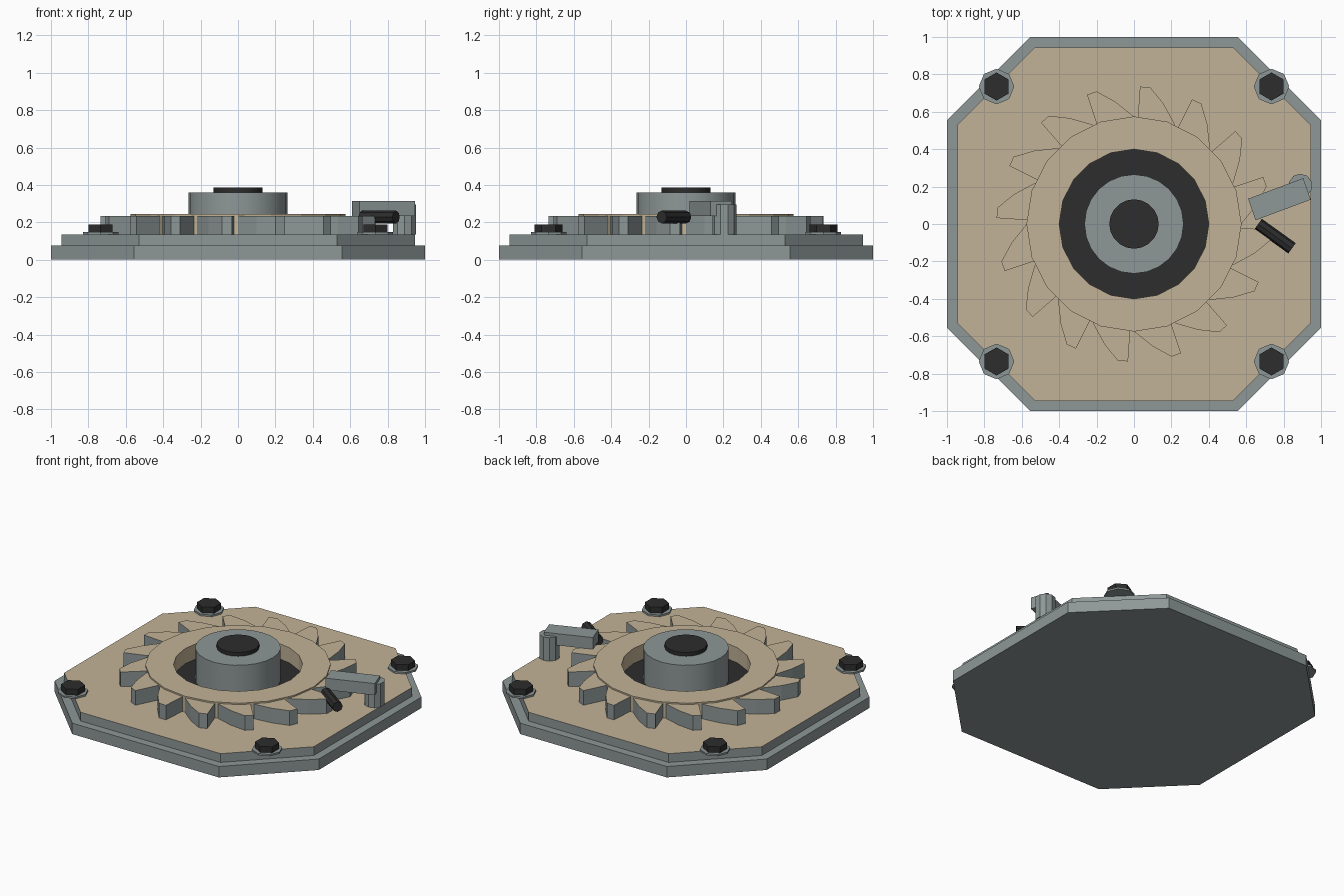
import bpy, bmesh
from math import sin, cos, radians, atan2
from mathutils import Matrix, Vector

cube = bpy.data.objects.get("Cube")
if cube:
    bpy.data.objects.remove(cube, do_unlink=True)


def material(name, rgb):
    m = bpy.data.materials.new(name)
    m.use_nodes = True
    m.diffuse_color = (*rgb, 1)
    m.node_tree.nodes["Principled BSDF"].inputs["Base Color"].default_value = (*rgb, 1)
    return m


STEEL = material("steel grey", (0.27, 0.31, 0.31))
TAN = material("warm tan", (0.54, 0.45, 0.31))
BLACK = material("dark rubber", (0.026, 0.026, 0.026))


def polar(radius, degrees):
    a = radians(degrees)
    return (radius * cos(a), radius * sin(a))


def circle(radius, sides, turn=0):
    return [polar(radius, turn + 360 * i / sides) for i in range(sides)]


def octagon(half, corner):
    pts = []
    for sx, sy in ((1, 1), (-1, 1), (-1, -1), (1, -1)):
        pair = [(sx * half, sy * corner), (sx * corner, sy * half)]
        pts += pair if sx * sy > 0 else pair[::-1]
    return pts


def prism(name, outlines, z0, z1, side, top=None, smooth=False):
    """Extrude flat outlines upward; top faces may take a second colour."""
    bm = bmesh.new()
    for pts in outlines:
        face = bm.faces.new([bm.verts.new((x, y, z0)) for x, y in pts])
        new = bmesh.ops.extrude_face_region(bm, geom=[face], use_keep_orig=True)["geom"]
        for v in new:
            if isinstance(v, bmesh.types.BMVert):
                v.co.z = z1
    return finish(name, bm, side, top, smooth)


def finish(name, bm, side, top=None, smooth=False):
    bmesh.ops.recalc_face_normals(bm, faces=bm.faces)
    bm.normal_update()
    if top:
        for f in bm.faces:
            f.material_index = int(f.normal.z > 0.9)
    mesh = bpy.data.meshes.new(name)
    bm.to_mesh(mesh)
    bm.free()
    mesh.materials.append(side)
    if top:
        mesh.materials.append(top)
    obj = bpy.data.objects.new(name, mesh)
    bpy.context.collection.objects.link(obj)
    if smooth:
        bpy.ops.object.select_all(action="DESELECT")
        obj.select_set(True)
        bpy.context.view_layer.objects.active = obj
        bpy.ops.object.shade_smooth_by_angle(angle=radians(35))
    return obj


# Stepped base with a tan deck
DECK = 0.135
prism("base_plate", [octagon(1, 0.555)], 0, 0.075, STEEL)
prism("deck_plate", [octagon(0.945, 0.53)], 0.075, DECK, STEEL, TAN)

# Ratchet wheel: open ring swept from a rectangular section
bm = bmesh.new()
section = [(0.4, DECK), (0.575, DECK), (0.575, 0.245), (0.4, 0.245)]
verts = [bm.verts.new((r, 0, z)) for r, z in section]
edges = [bm.edges.new((verts[i], verts[(i + 1) % 4])) for i in range(4)]
bmesh.ops.spin(bm, geom=verts + edges, cent=(0, 0, 0), axis=(0, 0, 1),
               angle=radians(360), steps=20, use_merge=True)
bmesh.ops.remove_doubles(bm, verts=bm.verts, dist=0.0001)
finish("wheel_ring", bm, TAN)

# Slanted teeth around the ring
teeth = []
for i in range(16):
    a = 22.5 * i - 2.5
    teeth.append([polar(r, a + d) for r, d in
                  ((0.55, 0.5), (0.735, 0), (0.737, -4.2), (0.662, -11.3),
                   (0.574, -20), (0.55, -20))])
prism("wheel_teeth", teeth, DECK, 0.235, STEEL, TAN)

# Recessed floor, hub and cap
prism("wheel_floor", [circle(0.402, 20)], DECK - 0.005, 0.141, BLACK)
prism("hub", [circle(0.265, 24)], DECK, 0.36, STEEL, smooth=True)
prism("hub_cap", [circle(0.132, 20)], 0.355, 0.386, BLACK, smooth=True)

# Corner bolts with washers
for sx, side in ((1, "left"), (-1, "right")):
    for sy, end in ((1, "back"), (-1, "front")):
        c = Vector((sx * 0.735, sy * 0.735))
        for part, pts, z0, z1, mat in (
                ("washer", circle(0.095, 8), DECK, 0.147, STEEL),
                ("bolt", circle(0.075, 6, 30), 0.147, 0.188, BLACK)):
            outline = [(x + c.x, y + c.y) for x, y in pts]
            prism(f"{end}_{side}_{part}", [outline], z0, z1, mat)

# Pawl arm on its pivot post
pivot = [(x + 0.89, y + 0.205) for x, y in circle(0.064, 10, 18)]
prism("pawl_pivot", [pivot], DECK, 0.295, STEEL, smooth=True)
arm = [(0.61, 0.135), (0.65, 0.02), (0.945, 0.13), (0.905, 0.245)]
prism("pawl_arm", [arm], 0.235, 0.315, STEEL)

# Spring rod leaning beside the pawl
start, stop = Vector((0.664, 0, 0.228)), Vector((0.845, -0.13, 0.228))
axis = stop - start
bm = bmesh.new()
bmesh.ops.create_cone(bm, cap_ends=True, segments=8, radius1=0.034, radius2=0.034,
                      depth=axis.length)
turn = Matrix.Rotation(atan2(axis.y, axis.x), 4, "Z") @ Matrix.Rotation(radians(90), 4, "Y")
bm.transform(Matrix.Translation((start + stop) / 2) @ turn)
finish("pawl_spring", bm, BLACK)
